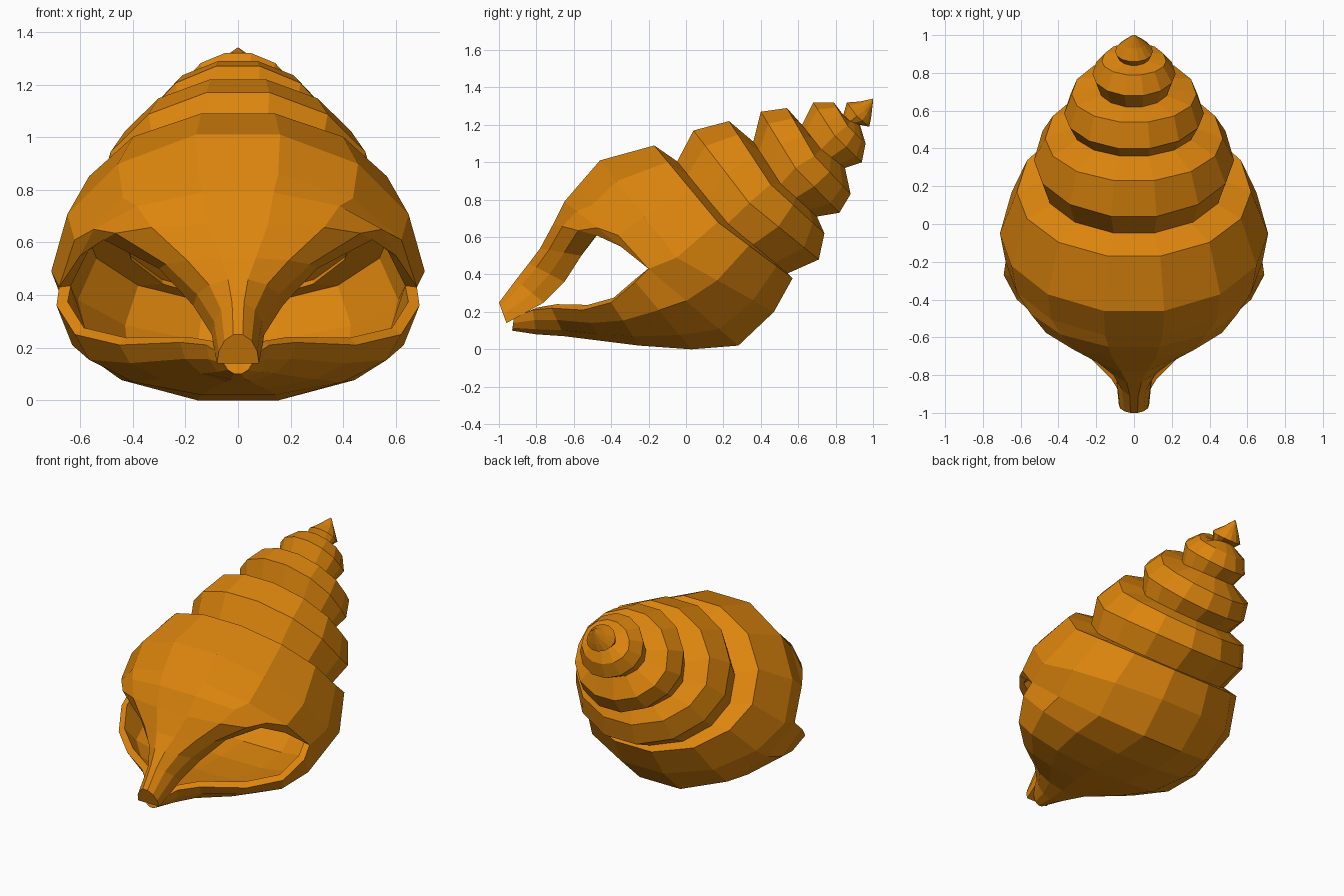
import bpy, bmesh, math

if "Cube" in bpy.data.objects:
    bpy.data.objects.remove(bpy.data.objects["Cube"])

mat = bpy.data.materials.new("amber_shell")
mat.diffuse_color = (0.72, 0.235, 0.004, 1)
mat.use_nodes = True
mat.node_tree.nodes["Principled BSDF"].inputs["Base Color"].default_value = mat.diffuse_color

ANG = [math.radians(a) for a in (13, 40, 66, 90)]


def arc(crown, edge):
    """Mirrored half ring from side edge over the crown (y, z) to the other side edge."""
    ex, ey, ez = edge
    half = []
    for a in ANG:
        f = 1 - math.cos(a) / math.cos(ANG[0])
        half.append((ex * math.sin(a), crown[0] + (ey - crown[0]) * f,
                     crown[1] + (ez - crown[1]) * f))
    return [(-x, y, z) for x, y, z in reversed(half)] + half


def loft(bm, rows, flip):
    """Join consecutive rows of points with quads and return the vertices."""
    grid = [[bm.verts.new(p) for p in row] for row in rows]
    for a, b in zip(grid, grid[1:]):
        for i in range(len(a) - 1):
            q = [a[i], a[i + 1], b[i + 1], b[i]]
            bm.faces.new(q[::-1] if flip else q)
    return grid


def finish(bm, name):
    bmesh.ops.remove_doubles(bm, verts=bm.verts[:], dist=0.0005)
    me = bpy.data.meshes.new(name)
    bm.to_mesh(me)
    bm.free()
    me.materials.append(mat)
    ob = bpy.data.objects.new(name, me)
    bpy.context.collection.objects.link(ob)
    return ob


# Closed part of the large whorl: crown, side edge, underside
body = [
    ((-0.04, 1.00), (0.45, 0.24, 0.67), (0.53, 0.42)),
    ((-0.17, 1.09), (0.62, 0.17, 0.68), (0.57, 0.38)),
    ((-0.46, 1.01), (0.71, -0.05, 0.49), (0.47, 0.20)),
    ((-0.59, 0.86), (0.68, -0.20, 0.43), (0.28, 0.02)),
]
# Hood above the two openings, narrowing to the spout
hood = [
    ((-0.65, 0.79), (0.60, -0.35, 0.55)),
    ((-0.71, 0.67), (0.51, -0.48, 0.61)),
    ((-0.78, 0.54), (0.30, -0.56, 0.50)),
    ((-0.84, 0.46), (0.17, -0.65, 0.36)),
    ((-0.91, 0.37), (0.10, -0.76, 0.25)),
    ((-1.00, 0.25), (0.08, -0.96, 0.14)),
]
# Lower lip bowl under the openings
bowl = [
    ((0.03, 0.00), (0.69, -0.27, 0.36)),
    ((-0.25, 0.02), (0.62, -0.40, 0.25)),
    ((-0.45, 0.045), (0.45, -0.55, 0.21)),
    ((-0.65, 0.07), (0.22, -0.72, 0.22)),
    ((-0.80, 0.08), (0.12, -0.82, 0.21)),
    ((-0.93, 0.10), (0.06, -0.92, 0.17)),
]

# Body whorl with open mouth on both sides
bm = bmesh.new()
upper = loft(bm, [arc(c, e) for c, e, _ in body] + [arc(c, e) for c, e in hood], True)
loft(bm, [arc(u, e) for _, e, u in body] + [arc(u, e) for u, e in bowl], False)
for a, b in zip(upper[-3:], upper[-2:]):          # closed underside of the column
    bm.faces.new([a[0], a[-1], b[-1], b[0]])
bm.faces.new(upper[-1][::-1])                     # blunt spout end
shell = finish(bm, "body_whorl")
sol = shell.modifiers.new("wall", 'SOLIDIFY')
sol.thickness = 0.045
sol.offset = -1

# Spire whorls: crown (y, z), underside (y, z), half width
spire = [
    ((-0.06, 0.98), (0.53, 0.40), 0.48),
    ((0.04, 1.17), (0.71, 0.48), 0.53),
    ((0.23, 1.22), (0.74, 0.62), 0.47),
    ((0.36, 1.11), (0.70, 0.71), 0.33),
    ((0.40, 1.27), (0.82, 0.73), 0.37),
    ((0.54, 1.29), (0.88, 0.83), 0.33),
    ((0.62, 1.20), (0.85, 0.97), 0.19),
    ((0.68, 1.32), (0.94, 1.00), 0.22),
    ((0.79, 1.32), (0.96, 1.10), 0.17),
    ((0.84, 1.25), (0.93, 1.20), 0.08),
    ((0.86, 1.32), (0.98, 1.19), 0.10),
    ((0.93, 1.325), (0.99, 1.24), 0.06),
    ((1.00, 1.34), (1.00, 1.325), 0.008),
]
bm = bmesh.new()
# side points sit slightly back along the spire axis
mids = [(w, (c[0] + u[0]) / 2 - 0.07 * w, (c[1] + u[1]) / 2 - 0.08 * w) for c, u, w in spire]
top = loft(bm, [arc(s[0], m) for s, m in zip(spire, mids)], False)
low = loft(bm, [arc(s[1], m) for s, m in zip(spire, mids)], True)
for k in (0, -1):                                 # close both ends
    bm.faces.new(top[k] + low[k][-2:0:-1])
bmesh.ops.remove_doubles(bm, verts=bm.verts[:], dist=0.0005)
bmesh.ops.recalc_face_normals(bm, faces=bm.faces[:])
finish(bm, "spire_whorls")
